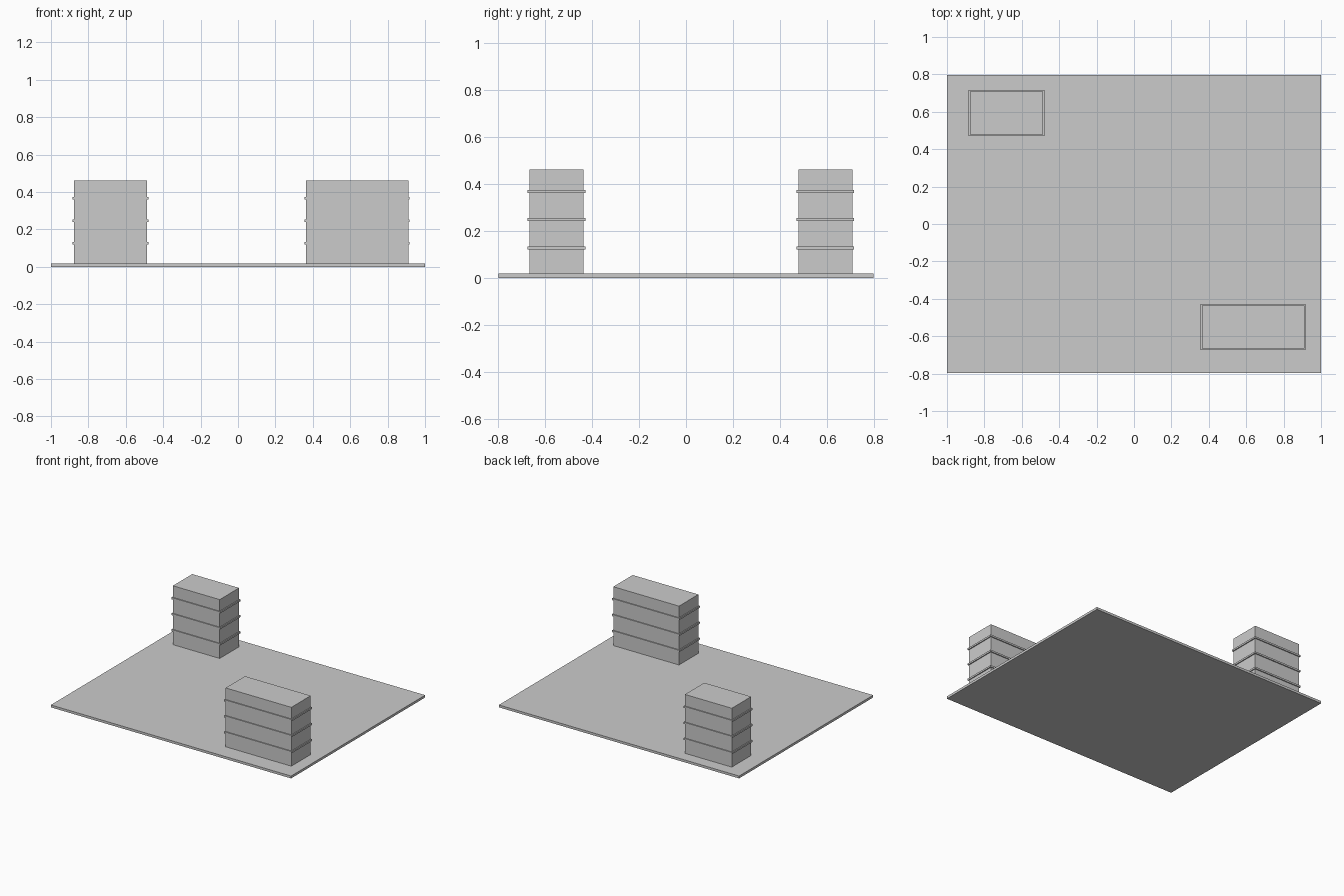
import bpy

cube = bpy.data.objects.get("Cube")
if cube:
    bpy.data.objects.remove(cube, do_unlink=True)

# Single plain material
GREY = (0.6, 0.6, 0.6, 1)
grey = bpy.data.materials.new("plain grey")
grey.use_nodes = True
grey.diffuse_color = GREY
grey.node_tree.nodes["Principled BSDF"].inputs["Base Color"].default_value = GREY


def box(name, x, y, bottom, width, depth, height):
    bpy.ops.mesh.primitive_cube_add(size=1, location=(x, y, bottom + height / 2))
    obj = bpy.context.object
    obj.name = name
    obj.scale = (width, depth, height)
    bpy.ops.object.transform_apply(location=False, rotation=False, scale=True)
    obj.data.materials.append(grey)
    return obj


BASE = 0.018
TOP = 0.461
DEPTH = 0.23
LEDGE = 0.0075          # how far each ledge stands out
LEDGE_HEIGHT = 0.013
LEDGE_BOTTOMS = (0.12, 0.241, 0.361)


def building(name, x, y, width):
    box(name + "_block", x, y, BASE, width, DEPTH, TOP - BASE)
    for i, z in enumerate(LEDGE_BOTTOMS, 1):
        box(f"{name}_floor_ledge_{i}", x, y, z,
            width + 2 * LEDGE, DEPTH + 2 * LEDGE, LEDGE_HEIGHT)


# Ground slab and the two buildings
box("ground_slab", 0, 0, 0, 2, 1.594, BASE)
building("front_building", 0.637, -0.551, 0.547)
building("back_building", -0.682, 0.593, 0.39)
